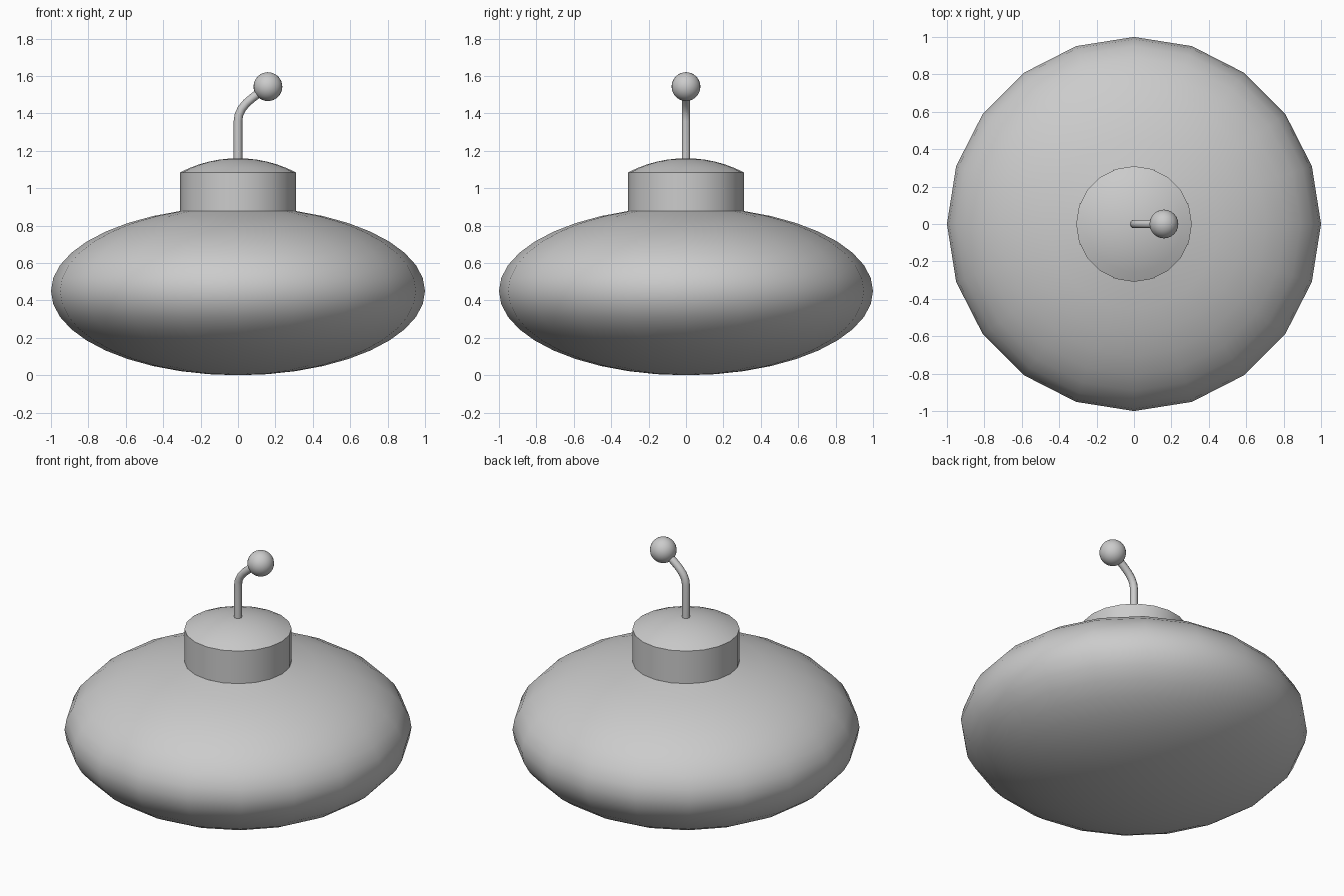
import bpy, bmesh, math

if "Cube" in bpy.data.objects:
    bpy.data.objects.remove(bpy.data.objects["Cube"])

SIDES = 20


def finish(obj, angle=40):
    bpy.ops.object.select_all(action='DESELECT')
    obj.select_set(True)
    bpy.context.view_layer.objects.active = obj
    bpy.ops.object.shade_smooth_by_angle(angle=math.radians(angle))


def lathe(name, profile):
    """Spin an (r, z) profile, listed bottom to top, around the z axis."""
    bm = bmesh.new()
    verts = [bm.verts.new((r, 0, z)) for r, z in profile]
    edges = [bm.edges.new(pair) for pair in zip(verts, verts[1:])]
    bmesh.ops.spin(bm, geom=verts + edges, cent=(0, 0, 0), axis=(0, 0, 1),
                   angle=math.tau, steps=SIDES, use_duplicate=False)
    bmesh.ops.remove_doubles(bm, verts=bm.verts, dist=1e-4)
    bmesh.ops.recalc_face_normals(bm, faces=bm.faces)
    mesh = bpy.data.meshes.new(name)
    bm.to_mesh(mesh)
    bm.free()
    obj = bpy.data.objects.new(name, mesh)
    bpy.context.collection.objects.link(obj)
    finish(obj)


# Squashed round body, left open under the neck
steps = [math.radians(9 * i) for i in range(19)]
lathe("body", [(math.sin(a), 0.45 - 0.45 * math.cos(a)) for a in steps])

# Neck with a shallow domed lid
neck_r, rim_z, top_z = 0.309, 1.085, 1.16
rise = top_z - rim_z
dome_r = (neck_r ** 2 + rise ** 2) / (2 * rise)
dome = []
for i in range(7):
    r = neck_r * (1 - i / 6)
    dome.append((r, top_z - dome_r + math.sqrt(dome_r ** 2 - r ** 2)))
lathe("neck", [(neck_r, 0.878)] + dome)

# Bent fuse
curve = bpy.data.curves.new("fuse", 'CURVE')
curve.dimensions = '3D'
curve.bevel_depth = 0.023
curve.bevel_resolution = 3
curve.use_fill_caps = True
path = [(0, 1.14), (0, 1.36), (0.005, 1.393), (0.02, 1.425),
        (0.045, 1.455), (0.08, 1.485), (0.16, 1.545)]
spline = curve.splines.new('POLY')
spline.points.add(len(path) - 1)
for point, (x, z) in zip(spline.points, path):
    point.co = (x, 0, z, 1)
fuse = bpy.data.objects.new("fuse", curve)
bpy.context.collection.objects.link(fuse)
bpy.ops.object.select_all(action='DESELECT')
fuse.select_set(True)
bpy.context.view_layer.objects.active = fuse
bpy.ops.object.convert(target='MESH')
finish(bpy.context.object, 60)

# Ball on the fuse tip
bpy.ops.mesh.primitive_uv_sphere_add(segments=24, ring_count=16, radius=0.077,
                                     location=(0.16, 0, 1.543))
ball = bpy.context.object
ball.name = "fuse_ball"
finish(ball)
